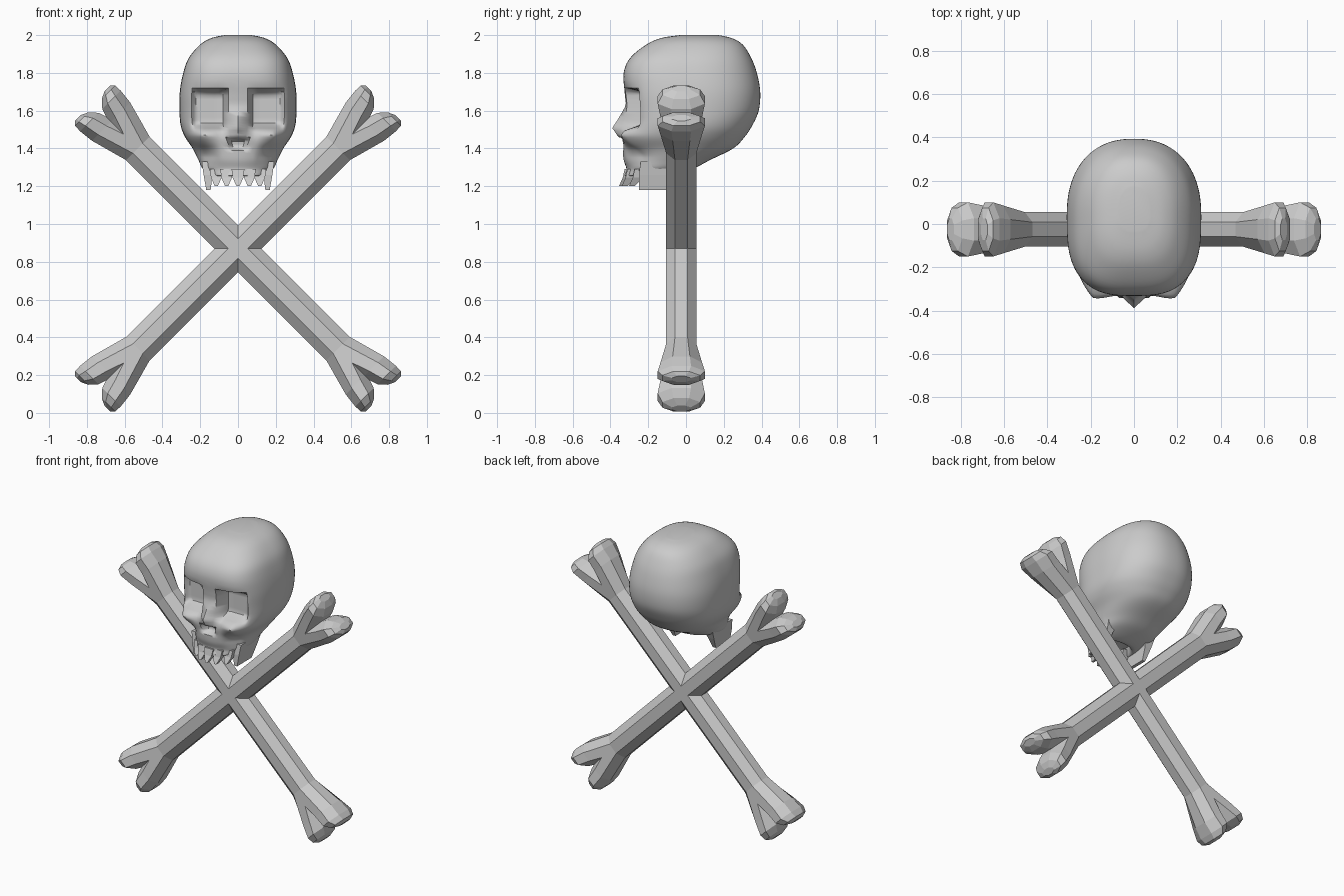
import bpy, bmesh
from math import sin, cos, pi, radians
from mathutils import Vector, Matrix

if "Cube" in bpy.data.objects:
    bpy.data.objects.remove(bpy.data.objects["Cube"])


def loft(bm, rings):
    """Skin a stack of equal-length point rings and cap both ends."""
    vs = [[bm.verts.new(p) for p in r] for r in rings]
    n = len(vs[0])
    for a, b in zip(vs, vs[1:]):
        for i in range(n):
            j = (i + 1) % n
            bm.faces.new((a[i], a[j], b[j], b[i]))
    bm.faces.new(vs[0][::-1])
    bm.faces.new(vs[-1])


def mirror_cut(bm, no):
    """Keep the positive side of a plane through the origin and mirror it."""
    no = Vector(no)
    bmesh.ops.bisect_plane(bm, geom=bm.verts[:] + bm.edges[:] + bm.faces[:],
                           plane_co=(0, 0, 0), plane_no=no, clear_inner=True)
    dup = bmesh.ops.duplicate(bm, geom=bm.verts[:] + bm.edges[:] + bm.faces[:])["geom"]
    for v in dup:
        if isinstance(v, bmesh.types.BMVert):
            v.co -= 2 * v.co.dot(no) * no
    bmesh.ops.remove_doubles(bm, verts=bm.verts[:], dist=1e-4)


def finish(bm, name, smooth=None):
    bmesh.ops.recalc_face_normals(bm, faces=bm.faces[:])
    me = bpy.data.meshes.new(name)
    bm.to_mesh(me)
    bm.free()
    ob = bpy.data.objects.new(name, me)
    bpy.context.collection.objects.link(ob)
    if smooth:
        bpy.ops.object.select_all(action='DESELECT')
        ob.select_set(True)
        bpy.context.view_layer.objects.active = ob
        bpy.ops.object.shade_smooth_by_angle(angle=radians(smooth))
    return ob


def step(a, b, t):
    t = min(1, max(0, (t - a) / (b - a)))
    return t * t * (3 - 2 * t)


def tent(t, c, w):
    return max(0, 1 - abs(t - c) / w)


# Crossed bones: one half-leg, mirrored into a two-lobed end, then into four mitred legs
bm = bmesh.new()
legs = [(-.15, 0, .088, .08), (.75, 0, .088, .08), (.95, .065, .078, .11),
        (1.03, .083, .069, .125), (1.07, .1, .05, .1), (1.088, .11, .022, .05)]
k = 1 / cos(pi / 8)
loft(bm, [[(u, ry * k * sin(pi / 8 + i * pi / 4), w + rw * k * cos(pi / 8 + i * pi / 4))
           for i in range(8)] for u, w, rw, ry in legs])
mirror_cut(bm, (0, 0, 1))
bmesh.ops.rotate(bm, verts=bm.verts[:], cent=(0, 0, 0), matrix=Matrix.Rotation(-pi / 4, 3, 'Y'))
mirror_cut(bm, (1, 0, 0))
mirror_cut(bm, (0, 0, 1))
bmesh.ops.translate(bm, verts=bm.verts[:], vec=(0, -.025, .87))
finish(bm, "crossed_bones")

# Skull sections: z, half width, front y, back y, front squareness
SECTIONS = [(2.0, .07, -.03, .17, 2.4), (1.985, .14, -.13, .24, 2.6), (1.95, .20, -.21, .30, 2.8),
            (1.88, .26, -.295, .345, 3), (1.80, .29, -.33, .375, 3), (1.70, .308, -.325, .393, 3),
            (1.60, .31, -.315, .385, 3), (1.52, .303, -.315, .35, 3), (1.46, .28, -.335, .31, 2.8),
            (1.40, .24, -.335, .25, 2.4), (1.34, .21, -.33, .13, 2.2), (1.29, .185, -.315, .03, 2.1),
            (1.255, .135, -.325, -.1, 2.1), (1.30, .10, -.27, -.12, 2)]


def catmull(p0, p1, p2, p3, t):
    return [.5 * (2 * b + (c - a) * t + (2 * a - 5 * b + 4 * c - d) * t * t
                  + (3 * b - a - 3 * c + d) * t ** 3) for a, b, c, d in zip(p0, p1, p2, p3)]


def power(v, e):
    return (1 if v > 0 else -1) * abs(v) ** e


def sculpt(x, y, z):
    """Push in the sockets, nose opening and cheek hollows; pull out nose and cheekbones."""
    if y > -.05:
        return x, y, z
    ax = abs(x)
    y -= .05 * tent(ax, .19, .1) * tent(z, 1.47, .08) * step(-.05, -.15, y)
    y += .03 * tent(ax, .17, .08) * tent(z, 1.36, .06)
    y -= .075 * tent(ax, 0, .075) * (tent(z, 1.51, .12) if z > 1.51 else tent(z, 1.51, .07))
    y += .05 * step(.055, .03, ax) * step(1.39, 1.405, z) * step(1.46, 1.44, z)
    m = (step(.045, .085, ax) * step(.25, .225, ax)
         * step(1.49, 1.54, z) * step(1.725, 1.69, z))
    return x, y + m * max(0, -.215 - y), z


bm = bmesh.new()
rows, N, SUB = [], 96, 5
last = len(SECTIONS) - 1
for i in range(last):
    quad = [SECTIONS[min(last, max(0, i + o))] for o in (-1, 0, 1, 2)]
    rows += [catmull(*quad, s / SUB) for s in range(SUB)]
rows.append(SECTIONS[-1])
rings = []
for z, w, yf, yb, e in rows:
    yc = min(.04, (yf + yb) / 2)
    ring = []
    for i in range(N):
        a = 2 * pi * i / N
        p = 2 / (e if sin(a) < 0 else 2.3)
        ry = yc - yf if sin(a) < 0 else yb - yc
        ring.append(sculpt(w * power(cos(a), p), yc + ry * power(sin(a), p), z))
    rings.append(ring)
loft(bm, rings)
finish(bm, "skull", 50)


def wedge(bm, *levels):
    loft(bm, [[(x0, y0, z), (x1, y0, z), (x1, y1, z), (x0, y1, z)]
              for x0, x1, y0, y1, z in levels])


# Upper teeth: jagged points following the arc of the muzzle
bm = bmesh.new()
for x in (-.115, -.06, 0, .06, .115):
    d = 4 * x * x
    wedge(bm, (x - .034, x + .034, -.325 + d, -.25 + d, 1.29),
          (x - .028, x + .028, -.335 + d, -.28 + d, 1.245),
          (x - .008, x + .008, -.355 + d, -.325 + d, 1.2))
finish(bm, "teeth")

# Jaw stubs hanging on each side
bm = bmesh.new()
for s in (-1, 1):
    wedge(bm, (s * .11, s * .192, -.24, -.02, 1.33),
          (s * .135, s * .182, -.25, -.05, 1.26),
          (s * .145, s * .168, -.25, -.09, 1.18))
finish(bm, "jaw_stubs")
